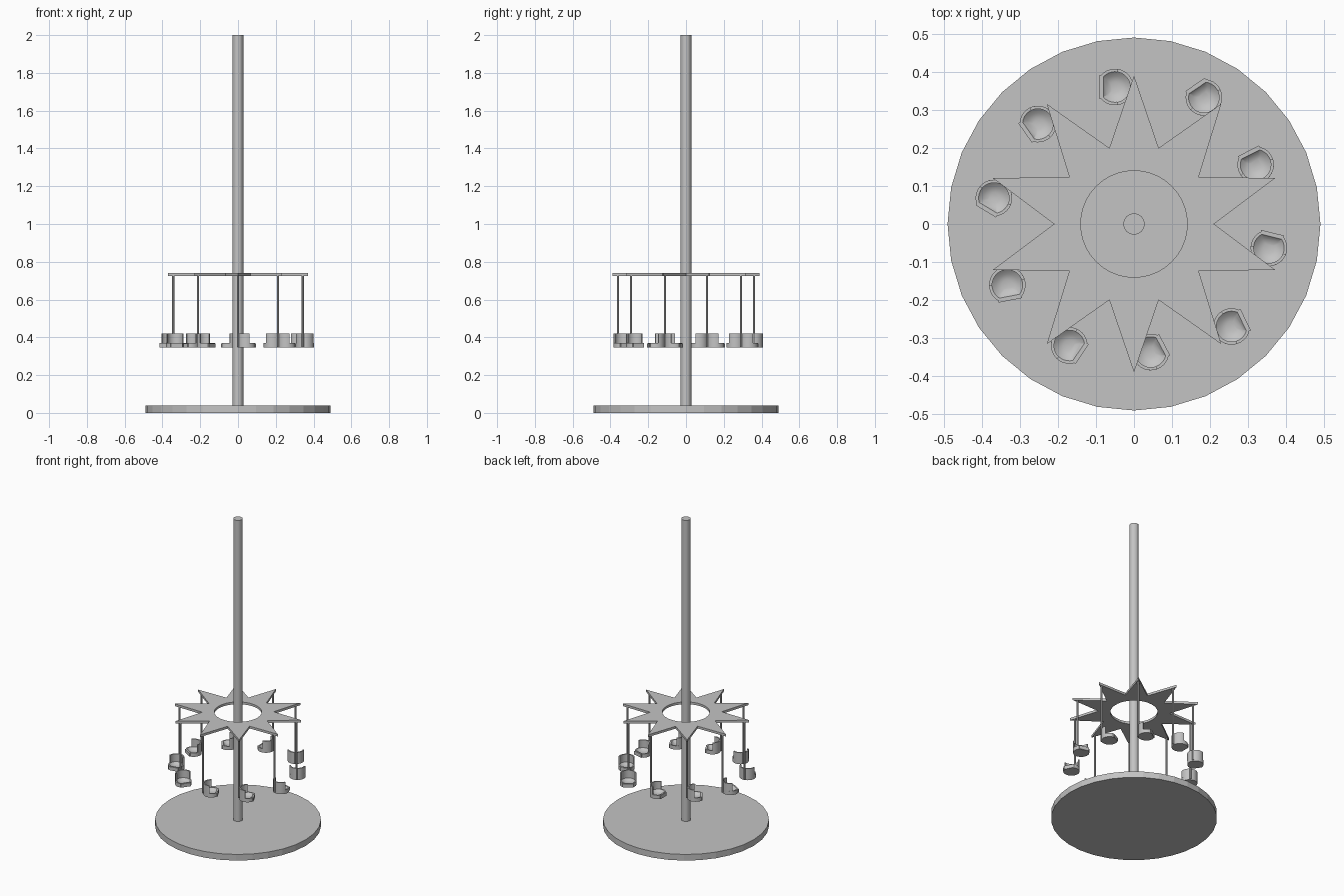
import bpy, bmesh, math
from mathutils import Matrix, Vector

if "Cube" in bpy.data.objects:
    bpy.data.objects.remove(bpy.data.objects["Cube"])

grey = bpy.data.materials.new("light_grey")
grey.diffuse_color = (0.55, 0.55, 0.55, 1)
grey.use_nodes = True
grey.node_tree.nodes["Principled BSDF"].inputs["Base Color"].default_value = grey.diffuse_color


def finish(name, bm, smooth=False):
    bmesh.ops.recalc_face_normals(bm, faces=bm.faces)
    me = bpy.data.meshes.new(name)
    bm.to_mesh(me)
    bm.free()
    me.materials.append(grey)
    ob = bpy.data.objects.new(name, me)
    bpy.context.collection.objects.link(ob)
    if smooth:
        bpy.ops.object.select_all(action='DESELECT')
        ob.select_set(True)
        bpy.context.view_layer.objects.active = ob
        bpy.ops.object.shade_smooth_by_angle(angle=math.radians(30))
    return ob


def cylinder(name, r, z0, z1, sides, x=0, y=0):
    bm = bmesh.new()
    bmesh.ops.create_cone(bm, cap_ends=True, segments=sides, radius1=r, radius2=r,
                          depth=z1 - z0,
                          matrix=Matrix.Translation((x, y, (z0 + z1) / 2)))
    return finish(name, bm)


def bridge(bm, a, b):
    n = len(a)
    for i in range(n):
        bm.faces.new((a[i], a[(i + 1) % n], b[(i + 1) % n], b[i]))


def polar(r, deg):
    t = math.radians(deg)
    return Vector((r * math.cos(t), r * math.sin(t), 0))


# round base and central pole
cylinder("base", 0.49, 0, 0.04, 32)
cylinder("pole", 0.028, 0.04, 2.0, 32)

# ten-pointed star canopy with a round hole
corners = [polar(0.39 if k % 2 else 0.21, 18 * k) for k in range(20)]
outline = []
for k in range(20):
    outline += [corners[k], (corners[k] + corners[(k + 1) % 20]) / 2]
hole = [polar(0.14, 9 * k) for k in range(40)]
bm = bmesh.new()
loops = [[bm.verts.new((p.x, p.y, z)) for p in ring]
         for ring, z in ((outline, 0.74), (outline, 0.725), (hole, 0.725), (hole, 0.74))]
for i in range(4):
    bridge(bm, loops[i], loops[(i + 1) % 4])
finish("star_canopy", bm)


def seat(name, place):
    """Dished seat with a flat front and a curved backrest; the rod is at the local origin."""
    cx, r = 0.05, 0.048
    bm = bmesh.new()
    # seat pan, lofted from rim to dished floor
    shape = [polar(r, 42 + 276 * i / 24) for i in range(25)]
    rings = []
    for s, z in ((1, 0.345), (1, 0.37), (0.84, 0.37), (0.6, 0.36), (0.3, 0.355)):
        rings.append([bm.verts.new((cx + p.x * s, p.y * s, z)) for p in shape])
    for a, b in zip(rings, rings[1:]):
        bridge(bm, a, b)
    bm.faces.new(rings[0])
    bm.faces.new(rings[-1])
    # curved backrest
    steps = 16
    cols = []
    for i in range(steps + 1):
        d = 98 + 164 * i / steps
        o, n = polar(r, d), polar(r - 0.008, d)
        cols.append([bm.verts.new((cx + p.x, p.y, z))
                     for p, z in ((o, 0.369), (o, 0.42), (n, 0.42), (n, 0.369))])
    for a, b in zip(cols, cols[1:]):
        bridge(bm, a, b)
    bm.faces.new(cols[0])
    bm.faces.new(cols[-1])
    # flat front lip
    bmesh.ops.create_cube(bm, size=1, matrix=Matrix.Translation((cx + 0.037, 0, 0.357))
                          @ Matrix.Diagonal((0.008, 0.062, 0.023, 1)))
    bm.transform(place)
    finish(name, bm, True)


# ten hanging rods with seats, each swung a little differently
swing = [90, 70, 99, 94, 80, 118, 92, 83, 77, 89]
for i, turn in enumerate(swing):
    ang = 90 - 36 * i
    p = polar(0.36, ang)
    cylinder(f"rod_{i + 1}", 0.006, 0.35, 0.73, 8, p.x, p.y)
    seat(f"seat_{i + 1}", Matrix.Translation(p)
         @ Matrix.Rotation(math.radians(ang + turn), 4, 'Z'))
